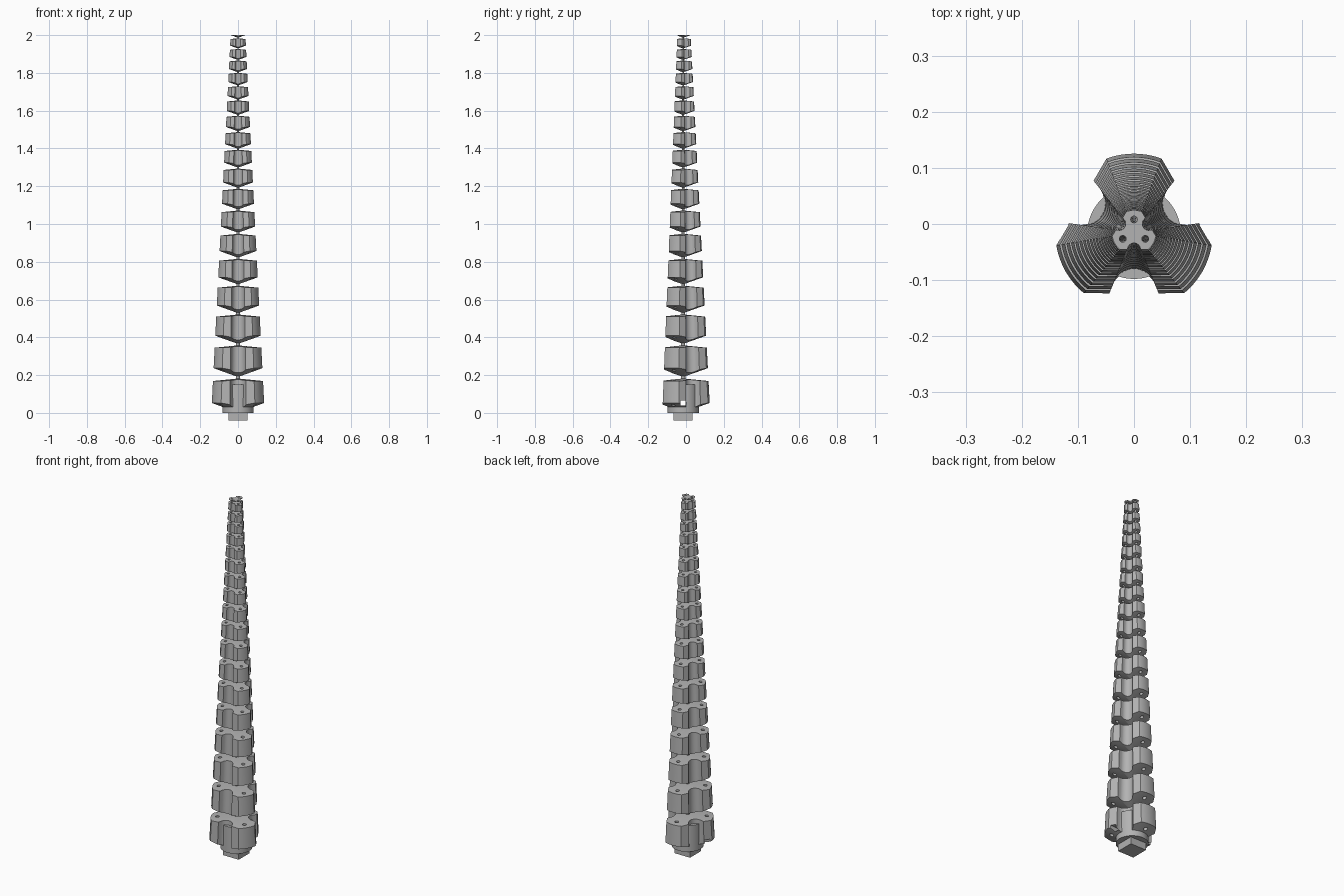
import bpy, bmesh, math
from mathutils import Vector

if "Cube" in bpy.data.objects:
    bpy.data.objects.remove(bpy.data.objects["Cube"])

AXIS_Y = -0.015
APEX = 2.763          # height where the taper would reach a point
RATIO = 0.932         # each segment is this much smaller than the one below
LOBES = [math.radians(a) for a in (90, 210, 330)]

grey = bpy.data.materials.new("plain_grey")
grey.use_nodes = True
grey.diffuse_color = (0.45, 0.45, 0.45, 1)
grey.node_tree.nodes["Principled BSDF"].inputs["Base Color"].default_value = grey.diffuse_color


def radius(z):
    return 0.0518 * (APEX - z)


def polar(r, a, z=0.0):
    return Vector((r * math.cos(a), r * math.sin(a), z))


def make(name, bm):
    bmesh.ops.recalc_face_normals(bm, faces=bm.faces)
    mesh = bpy.data.meshes.new(name)
    bm.to_mesh(mesh)
    bm.free()
    mesh.materials.append(grey)
    obj = bpy.data.objects.new(name, mesh)
    obj.location.y = AXIS_Y
    bpy.context.collection.objects.link(obj)
    return obj


def tube(bm, p, q, r1, r2, sides):
    # closed round bar from p to q, ends kept level
    rings = [[bm.verts.new(c + polar(r, math.tau * i / sides)) for i in range(sides)]
             for c, r in ((p, r1), (q, r2))]
    for i in range(sides):
        j = (i + 1) % sides
        bm.faces.new((rings[0][i], rings[0][j], rings[1][j], rings[1][i]))
    bm.faces.new(rings[0][::-1])
    bm.faces.new(rings[1])


def box(bm, centre, size):
    verts = bmesh.ops.create_cube(bm, size=1)["verts"]
    for v in verts:
        v.co = Vector([a * b for a, b in zip(v.co, size)]) + Vector(centre)


def outline():
    # unit trefoil: round lobe ends, flat shoulders, scooped grooves
    pts = []
    for lobe in LOBES:
        pts += [polar(1, lobe + math.radians(20.5) * i / 4) for i in range(-4, 5)]
        out = polar(1, lobe + math.pi / 3)
        side = Vector((-out.y, out.x, 0))
        pts.append(out * 0.77 - side * 0.31)
        for i in range(-6, 7):
            t = math.radians(10 * i)
            pts.append(out * (0.77 - 0.29 * math.cos(t)) + side * 0.29 * math.sin(t))
        pts.append(out * 0.77 + side * 0.31)
    return pts


SECTION = outline()


def segment_mesh(low, high):
    # trefoil block with a steep cone below and a shallow cone on top
    bm = bmesh.new()
    rings, tips = [], []
    for z0, slope in ((low, 0.35), (high, -0.1)):
        ring = []
        for p in SECTION:
            z = z0 + slope * radius(z0) * p.length
            v = p * radius(z)
            ring.append(bm.verts.new((v.x, v.y, z)))
        rings.append(ring)
        tips.append(bm.verts.new((0, 0, z0)))
    n = len(SECTION)
    for i in range(n):
        j = (i + 1) % n
        bm.faces.new((rings[0][i], rings[0][j], rings[1][j], rings[1][i]))
        bm.faces.new((rings[0][j], rings[0][i], tips[0]))
        bm.faces.new((rings[1][i], rings[1][j], tips[1]))
    return bm


def cut(obj, cutter):
    mod = obj.modifiers.new("cut", "BOOLEAN")
    mod.operation = "DIFFERENCE"
    mod.solver = "EXACT"
    mod.object = cutter
    bpy.context.view_layer.update()
    graph = bpy.context.evaluated_depsgraph_get()
    mesh = bpy.data.meshes.new_from_object(obj.evaluated_get(graph))
    obj.modifiers.clear()
    obj.data = mesh


# cutters: cord holes through the lobes, square socket and cross slot in the base
bm = bmesh.new()
for a in LOBES:
    tube(bm, polar(0.109, a, -0.05), polar(0.021, a, 2.05), 0.011, 0.006, 12)
cord_holes = make("cord_hole_cutter", bm)
bm = bmesh.new()
box(bm, (0, 0, 0.04), (0.1, 0.1, 0.16))
socket = make("socket_cutter", bm)
bm = bmesh.new()
box(bm, (0, 0, 0.052), (0.4, 0.026, 0.026))
slot = make("slot_cutter", bm)

# segments from the bottom up, the last one cut off flat at the tip
parts = []
low = APEX - (APEX - 0.185) / RATIO
for k in range(19):
    high = APEX - (APEX - low) * RATIO
    gap = 0.03 * (high - low)
    bm = segment_mesh(low + gap, high - gap * 0.5)
    if k == 18:
        res = bmesh.ops.bisect_plane(bm, geom=bm.verts[:] + bm.edges[:] + bm.faces[:],
                                     plane_co=(0, 0, 2), plane_no=(0, 0, 1), clear_outer=True)
        rim = [e for e in res["geom_cut"] if isinstance(e, bmesh.types.BMEdge)]
        bmesh.ops.edgenet_fill(bm, edges=rim)
    seg = make("tip_segment" if k == 18 else f"segment_{k + 1}", bm)
    cut(seg, cord_holes)
    parts.append(seg)
    low = high

# round base below the first segment
bm = bmesh.new()
tube(bm, Vector((0, 0, 0)), Vector((0, 0, 0.15)), 0.083, 0.083, 48)
base = make("base", bm)
parts.append(base)
for obj in (base, parts[0]):
    cut(obj, socket)
    cut(obj, slot)

# thin flexible core joining the segments
bm = bmesh.new()
tube(bm, Vector((0, 0, 0.14)), Vector((0, 0, 1.995)),
     0.085 * radius(0.14), 0.085 * radius(1.995), 16)
parts.append(make("core", bm))

for cutter in (cord_holes, socket, slot):
    bpy.data.objects.remove(cutter)

# smooth the round walls, keep the edges sharp
bpy.ops.object.select_all(action="DESELECT")
for obj in parts:
    obj.select_set(True)
bpy.context.view_layer.objects.active = parts[0]
bpy.ops.object.shade_smooth_by_angle(angle=math.radians(25))
